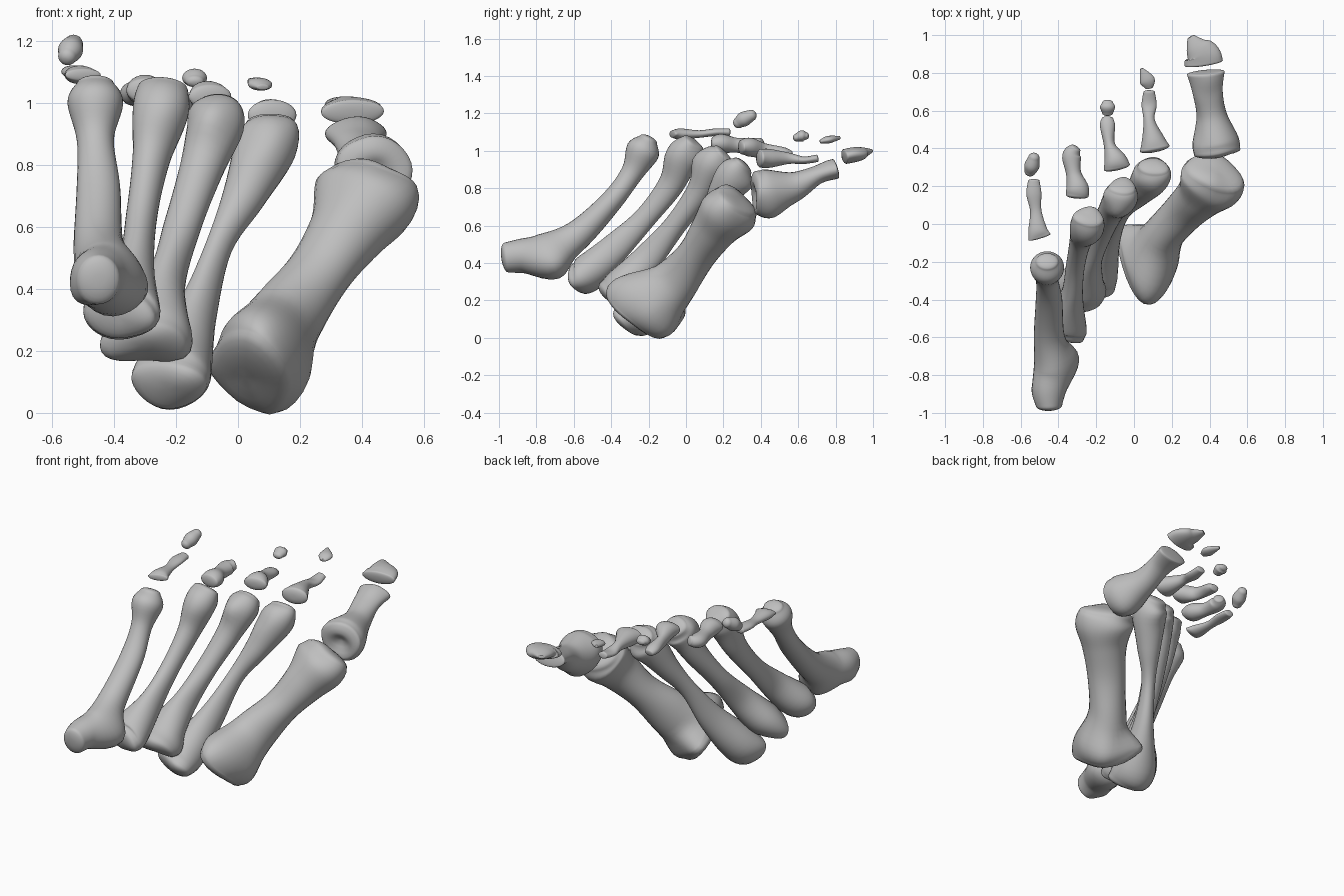
import bpy
import bmesh
import math
from mathutils import Vector

default_cube = bpy.data.objects.get("Cube")
if default_cube:
    bpy.data.objects.remove(default_cube, do_unlink=True)

SIDES = 28      # points round each section
STEPS = 6       # smooth steps between two sections
CAP_STEPS = 6   # rings in each rounded end

# Single bone colour
bone_grey = bpy.data.materials.new("bone_grey")
bone_grey.use_nodes = True
bone_grey.diffuse_color = (0.52, 0.52, 0.52, 1)
shader = next(n for n in bone_grey.node_tree.nodes if n.type == 'BSDF_PRINCIPLED')
shader.inputs["Base Color"].default_value = bone_grey.diffuse_color
shader.inputs["Roughness"].default_value = 0.6


def smooth_value(before, start, end, after, t):
    """Catmull-Rom blend of one number between start and end."""
    slope_in = (end - before) / 2
    slope_out = (after - start) / 2
    rise = end - start
    curve = 3 * rise - 2 * slope_in - slope_out
    twist = slope_in + slope_out - 2 * rise
    return start + t * (slope_in + t * (curve + t * twist))


def resample(sections):
    """Turn a few sections into a dense, smooth run of sections."""
    last = len(sections) - 1
    dense = []
    for i in range(last):
        group = [sections[max(0, min(last, i + k))] for k in (-1, 0, 1, 2)]
        for step in range(STEPS):
            t = step / STEPS
            dense.append([smooth_value(*values, t) for values in zip(*group)])
    dense.append(list(sections[-1]))
    return dense


def add_ring(bm, centre, side, up, width, depth):
    """One closed oval section."""
    turns = [math.tau * k / SIDES for k in range(SIDES)]
    return [bm.verts.new(centre + side * width * math.cos(a) + up * depth * math.sin(a))
            for a in turns]


def grab(bm, target, reach):
    """Pull the nearest surface onto the target, fading out over the reach."""
    nearest = min((v.co for v in bm.verts), key=lambda co: (co - target).length).copy()
    for vert in bm.verts:
        near = max(0, 1 - (vert.co - nearest).length / reach)
        vert.co += (target - nearest) * near * near * (3 - 2 * near)


def make_bone(name, *sections, bulge=0.4, grabs=()):
    """Loft a bone through sections (x, y, z, half width, half depth), then pull out
    its corners with grabs (x, y, z, reach). All sizes are in hundredths."""
    dense = resample([[value / 100 for value in section] for section in sections])
    centres = [Vector(section[:3]) for section in dense]
    last = len(dense) - 1
    bm = bmesh.new()
    rings = []
    for i, (centre, section) in enumerate(zip(centres, dense)):
        tangent = (centres[min(last, i + 1)] - centres[max(0, i - 1)]).normalized()
        side = tangent.cross(Vector((0, 0, 1))).normalized()
        up = side.cross(tangent)
        width, depth = section[3:]
        cap = bulge * min(width, depth)
        # Rounded ends shrink towards the tip
        angles = [math.pi / 2 * k / CAP_STEPS for k in range(CAP_STEPS)]
        if i == 0:
            shape = [(-math.sin(a), math.cos(a)) for a in reversed(angles)]
        elif i == last:
            shape = [(math.sin(a), math.cos(a)) for a in angles]
        else:
            shape = [(0, 1)]
        for offset, scale in shape:
            rings.append(add_ring(bm, centre + tangent * offset * cap, side, up,
                                  width * scale, depth * scale))
    for lower, upper in zip(rings, rings[1:]):
        for k in range(SIDES):
            n = (k + 1) % SIDES
            bm.faces.new((lower[k], lower[n], upper[n], upper[k]))
    for end in (rings[0], rings[-1]):
        middle = bm.verts.new(sum((v.co for v in end), Vector()) / SIDES)
        for k in range(SIDES):
            bm.faces.new((end[k], end[(k + 1) % SIDES], middle))
    for *target, reach in grabs:
        grab(bm, Vector(target) / 100, reach / 100)
    bmesh.ops.recalc_face_normals(bm, faces=bm.faces)
    for face in bm.faces:
        face.smooth = True
    mesh = bpy.data.meshes.new(name)
    bm.to_mesh(mesh)
    bm.free()
    mesh.materials.append(bone_grey)
    bone = bpy.data.objects.new(name, mesh)
    bpy.context.collection.objects.link(bone)


# Long bones of the foot, from base to head
make_bone("first_metatarsal",
          (5, -21, 14, 16, 13), (9, -17, 19, 15, 16),
          (16, -5, 31, 11, 13), (26, 6, 45, 11, 10),
          (35, 15, 58, 13, 12), (41, 22, 67, 17, 14),
          (43, 26, 72, 16, 11),
          grabs=[(-7, -1, 13, 16), (6, -42, 27, 24), (12, -13, 0, 18),
                 (0, -7, 4, 12), (23, -19, 11, 12), (39, 22, 82, 14),
                 (58, 22, 67, 18), (26, 22, 76, 15), (43, 37, 64, 16)])
make_bone("second_metatarsal",
          (-22, -30, 10, 12, 8), (-20, -22, 15, 12, 11),
          (-13, -7, 33, 6, 8), (-6, 6, 54, 4, 5),
          (2, 16, 70, 7, 7), (9, 25, 86, 10, 10),
          (10, 30, 92, 8, 6),
          grabs=[(-22, -24, 1, 16), (-34, -30, 12, 12), (-16, -39, 13, 16),
                 (12, 35, 81, 10), (6, 16, 88, 10), (19, 27, 93, 10)])
make_bone("third_metatarsal",
          (-30, -38, 24, 13, 8), (-28, -32, 29, 13, 10),
          (-23, -20, 43, 6, 8), (-18, -6, 60, 6, 6),
          (-12, 7, 78, 7, 7), (-7, 14, 93, 9, 9),
          (-6, 19, 98, 7, 6),
          grabs=[(-43, -37, 19, 14), (-17, -34, 18, 12), (-30, -46, 25, 14),
                 (-5, 24, 91, 10), (-10, 4, 96, 10), (-15, 16, 99, 8)])
make_bone("fourth_metatarsal",
          (-38, -58, 32, 11, 8), (-37, -52, 35, 12, 10),
          (-33, -38, 48, 6, 8), (-31, -22, 64, 5, 6),
          (-28, -8, 82, 6, 7), (-25, -2, 97, 9, 9),
          (-24, 3, 104, 8, 6),
          grabs=[(-49, -56, 30, 12), (-38, -51, 24, 14), (-27, -62, 30, 12),
                 (-31, 2, 107, 10), (-22, 9, 97, 10), (-27, -11, 98, 10)])
make_bone("fifth_metatarsal",
          (-45, -96, 43, 7, 8), (-45, -88, 44, 9, 9),
          (-43, -75, 45, 10, 11), (-45, -58, 55, 8, 8),
          (-45, -40, 73, 7, 6), (-46, -29, 88, 6, 6),
          (-46, -23, 100, 9, 9), (-46, -20, 106, 6, 5),
          grabs=[(-30, -70, 37, 18), (-43, -68, 32, 15), (-52, -88, 36, 10)])

# Toe bones next to the long bones
make_bone("first_proximal_phalanx",
          (44, 38, 78, 12, 11), (43, 45, 78, 12, 12),
          (41, 58, 81, 8, 8), (39, 70, 87, 8, 5),
          (38, 80, 90, 10, 5), bulge=0.2,
          grabs=[(43, 35, 86, 15), (46, 45, 64, 14), (56, 40, 76, 12),
                 (32, 37, 82, 12), (39, 76, 95, 10), (44, 39, 77, 9)])
make_bone("second_proximal_phalanx",
          (11, 40, 96, 8, 5), (10, 45, 96, 6, 5),
          (8, 55, 96, 3, 3), (8, 63, 95, 4, 2),
          (8, 70, 96, 3, 2))
make_bone("third_proximal_phalanx",
          (-9, 30, 102, 7, 4), (-10, 34, 102, 6, 5),
          (-13, 42, 100, 3, 4), (-14, 52, 99, 4, 3),
          (-14, 56, 98, 3, 2))
make_bone("fourth_proximal_phalanx",
          (-30, 15, 104, 6, 4), (-30, 19, 104, 6, 5),
          (-32, 27, 103, 4, 4), (-33, 36, 103, 5, 4),
          (-31, 40, 104, 3, 3))
make_bone("fifth_proximal_phalanx",
          (-50, -7, 109, 6, 2), (-51, -3, 109, 5, 3),
          (-52, 7, 109, 3, 2), (-53, 16, 110, 4, 2),
          (-53, 23, 110, 3, 2))

# Toe tips
make_bone("first_distal_phalanx",
          (37, 85, 97, 10, 4), (36, 90, 98, 9, 4),
          (33, 94, 99, 6, 3), (30, 99, 100, 2, 1), bulge=0.3,
          grabs=[(27, 85, 98, 8), (46, 90, 99, 8)])
make_bone("second_distal_phalanx",
          (8, 72, 105, 2, 1), (7, 76, 106, 4, 2),
          (4, 82, 107, 1, 1))
make_bone("third_distal_phalanx",
          (-14, 59, 107, 3, 2), (-14, 62, 108, 4, 3),
          (-14, 64, 108, 3, 2), bulge=0.9)
make_bone("fifth_distal_phalanx",
          (-55, 28, 115, 3, 3), (-54, 31, 117, 4, 4),
          (-53, 35, 119, 3, 3), bulge=0.9)
